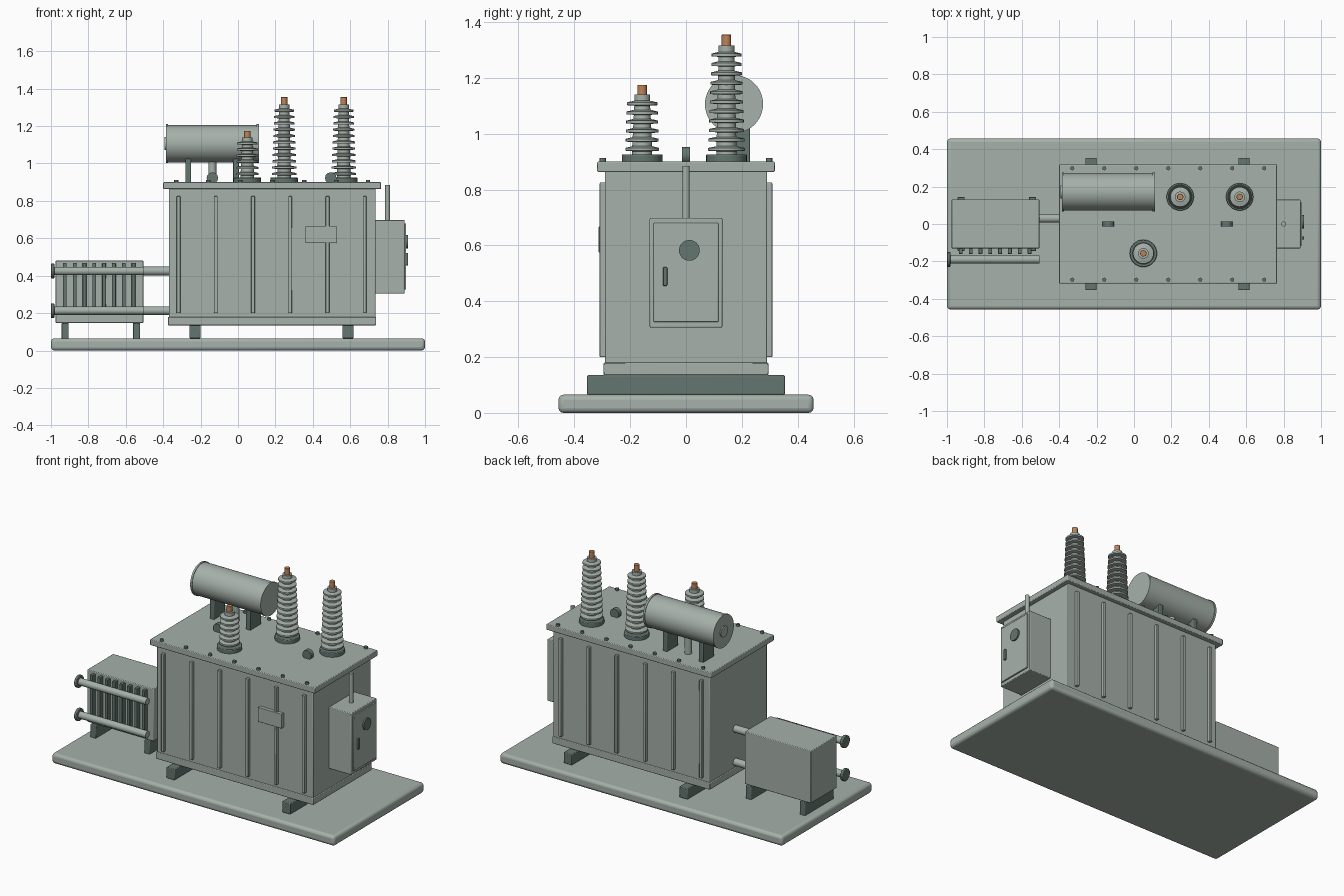
import bpy
import math
from mathutils import Vector

cube = bpy.data.objects.get("Cube")
if cube:
    bpy.data.objects.remove(cube, do_unlink=True)


def material(name, color):
    m = bpy.data.materials.new(name)
    m.use_nodes = True
    m.diffuse_color = (*color, 1)
    for node in m.node_tree.nodes:
        if node.type == "BSDF_PRINCIPLED":
            node.inputs["Base Color"].default_value = (*color, 1)
    return m


LIGHT = material("light_grey_paint", (0.38, 0.44, 0.40))
DARK = material("dark_grey_paint", (0.13, 0.18, 0.16))
COPPER = material("copper", (0.52, 0.23, 0.10))


def finish(obj, name, mat, bevel=0, segments=2):
    obj.name = name
    obj.data.materials.append(mat)
    if bevel:
        mod = obj.modifiers.new("Bevel", "BEVEL")
        mod.width = bevel
        mod.segments = segments
    bpy.ops.object.shade_smooth_by_angle(angle=math.radians(35))
    return obj


def box(name, x, y, z, mat=LIGHT, bevel=0.004, segments=2):
    """Box from (low, high) ranges along each axis."""
    lo, hi = Vector((x[0], y[0], z[0])), Vector((x[1], y[1], z[1]))
    bpy.ops.mesh.primitive_cube_add(size=1, location=(lo + hi) / 2)
    obj = bpy.context.object
    for v in obj.data.vertices:
        v.co = Vector(a * b for a, b in zip(v.co, hi - lo))
    return finish(obj, name, mat, bevel, segments)


def rod(name, start, end, radius, mat=LIGHT, sides=24, bevel=0):
    """Cylinder between two points."""
    a, b = Vector(start), Vector(end)
    bpy.ops.mesh.primitive_cylinder_add(
        vertices=sides, radius=radius, depth=(b - a).length, location=(a + b) / 2)
    obj = bpy.context.object
    obj.rotation_euler = (b - a).to_track_quat("Z", "Y").to_euler()
    return finish(obj, name, mat, bevel)


def lathe(name, profile, location, mat=LIGHT, sides=32):
    """Closed solid from (radius, height) points spun round the z axis."""
    verts, faces = [], []
    for r, h in profile:
        for i in range(sides):
            a = 2 * math.pi * i / sides
            verts.append((r * math.cos(a), r * math.sin(a), h))
    for k in range(len(profile) - 1):
        for i in range(sides):
            j = (i + 1) % sides
            faces.append((k * sides + i, k * sides + j,
                          (k + 1) * sides + j, (k + 1) * sides + i))
    faces.append(tuple(reversed(range(sides))))
    faces.append(tuple(range(len(verts) - sides, len(verts))))
    mesh = bpy.data.meshes.new(name)
    mesh.from_pydata(verts, [], faces)
    obj = bpy.data.objects.new(name, mesh)
    bpy.context.collection.objects.link(obj)
    bpy.ops.object.select_all(action="DESELECT")
    obj.select_set(True)
    bpy.context.view_layer.objects.active = obj
    obj.location = location
    return finish(obj, name, mat)


# Ground slab and skid beams
box("base_slab", (-1, 1), (-0.457, 0.457), (0, 0.065), bevel=0.018, segments=3)
for x in (-0.23, 0.588):
    box("skid_beam", (x - 0.029, x + 0.029), (-0.354, 0.354), (0.065, 0.135), DARK)

# Main tank with bottom rim and lid
TOP = 0.9
box("tank", (-0.37, 0.735), (-0.29, 0.29), (0.135, 0.87))
box("tank_bottom_rim", (-0.375, 0.739), (-0.295, 0.295), (0.135, 0.18))
box("tank_lid", (-0.40, 0.765), (-0.318, 0.318), (0.863, TOP))

# Stiffening ribs and lid bolts along both long sides
for side in (-1, 1):
    ys = sorted((side * 0.285, side * 0.309))
    for i in range(6):
        x = -0.318 + i * 0.199
        box("side_rib", (x - 0.01, x + 0.01), ys, (0.2, 0.825), bevel=0.003)
    for i in range(7):
        x = -0.33 + i * 0.171
        rod("lid_bolt", (x, side * 0.298, TOP - 0.01), (x, side * 0.298, 0.913),
            0.011, DARK, 12)
box("rating_plate", (0.36, 0.527), (-0.313, -0.285), (0.575, 0.667), bevel=0.002)

# Lifting lugs on the lid
for x in (-0.137, 0.496):
    rod("lifting_lug", (x, -0.014, 0.922), (x, 0.014, 0.922), 0.031, DARK, 12)


# Ribbed insulators
def bushing(x, y, sheds, top, tip, r_low, r_high):
    rod("bushing_base", (x, y, TOP - 0.01), (x, y, 0.926), 0.073, DARK, 32, 0.004)
    core_low, core_high = 0.036, 0.028
    profile = [(core_low, 0.92)]
    first, last = 0.945, top - 0.032
    for i in range(sheds):
        t = i / (sheds - 1)
        z = first + (last - first) * t
        core = core_low + (core_high - core_low) * t
        r = r_low + (r_high - r_low) * t
        profile += [(core, z - 0.008), (r, z - 0.006), (r, z + 0.004), (core, z + 0.010)]
    profile.append((core_high, top))
    lathe("bushing_insulator", profile, (x, y, 0))
    rod("bushing_terminal", (x, y, top - 0.01), (x, y, tip), 0.017, COPPER, 16, 0.002)


for x in (0.247, 0.565):
    bushing(x, 0.145, 11, 1.315, 1.355, 0.066, 0.053)
bushing(0.05, -0.157, 6, 1.14, 1.175, 0.06, 0.055)

# Oil conservator drum on legs
DY, DZ = 0.172, 1.106
rod("conservator_drum", (-0.383, DY, DZ), (0.108, DY, DZ), 0.1, sides=48)
for x in (-0.386, 0.1):
    rod("conservator_rim", (x, DY, DZ), (x + 0.012, DY, DZ), 0.104, sides=48)
rod("conservator_end_cap", (-0.393, DY, DZ), (-0.38, DY, DZ), 0.035)
for x in (-0.266, -0.01):
    box("conservator_leg", (x - 0.016, x + 0.016), (0.115, 0.229), (TOP - 0.01, 1.04), DARK)
rod("conservator_pipe", (-0.137, DY, TOP - 0.01), (-0.137, DY, 1.03), 0.021)

# Radiator with fins, feet and pipes
box("radiator_body", (-0.975, -0.506), (-0.13, 0.132), (0.147, 0.482))
for i in range(8):
    x = -0.926 + i * 0.0525
    box("radiator_fin", (x - 0.010, x + 0.010), (-0.16, -0.12), (0.19, 0.468), DARK, 0.002)
for x in (-0.924, -0.543):
    box("radiator_foot", (x - 0.019, x + 0.019), (-0.145, 0.145), (0.06, 0.148), DARK)
for z in (0.213, 0.425):
    rod("radiator_header", (-0.99, -0.19, z), (-0.506, -0.19, z), 0.022)
    rod("header_flange", (-1, -0.19, z), (-0.982, -0.19, z), 0.039, DARK, 24, 0.003)
    rod("tank_pipe", (-0.52, 0.03, z), (-0.36, 0.03, z), 0.023)

# Control cabinet with door, dial, handle and conduit
box("control_cabinet", (0.73, 0.89), (-0.13, 0.13), (0.305, 0.698))
box("cabinet_door", (0.88, 0.899), (-0.116, 0.116), (0.325, 0.68), bevel=0.003)
rod("cabinet_dial", (0.89, 0.012, 0.582), (0.908, 0.012, 0.582), 0.037, DARK, 32)
box("cabinet_handle", (0.89, 0.91), (-0.083, -0.067), (0.455, 0.522), DARK, 0.003)
rod("cabinet_conduit", (0.80, 0, 0.69), (0.80, 0, 0.885), 0.013, sides=16)
